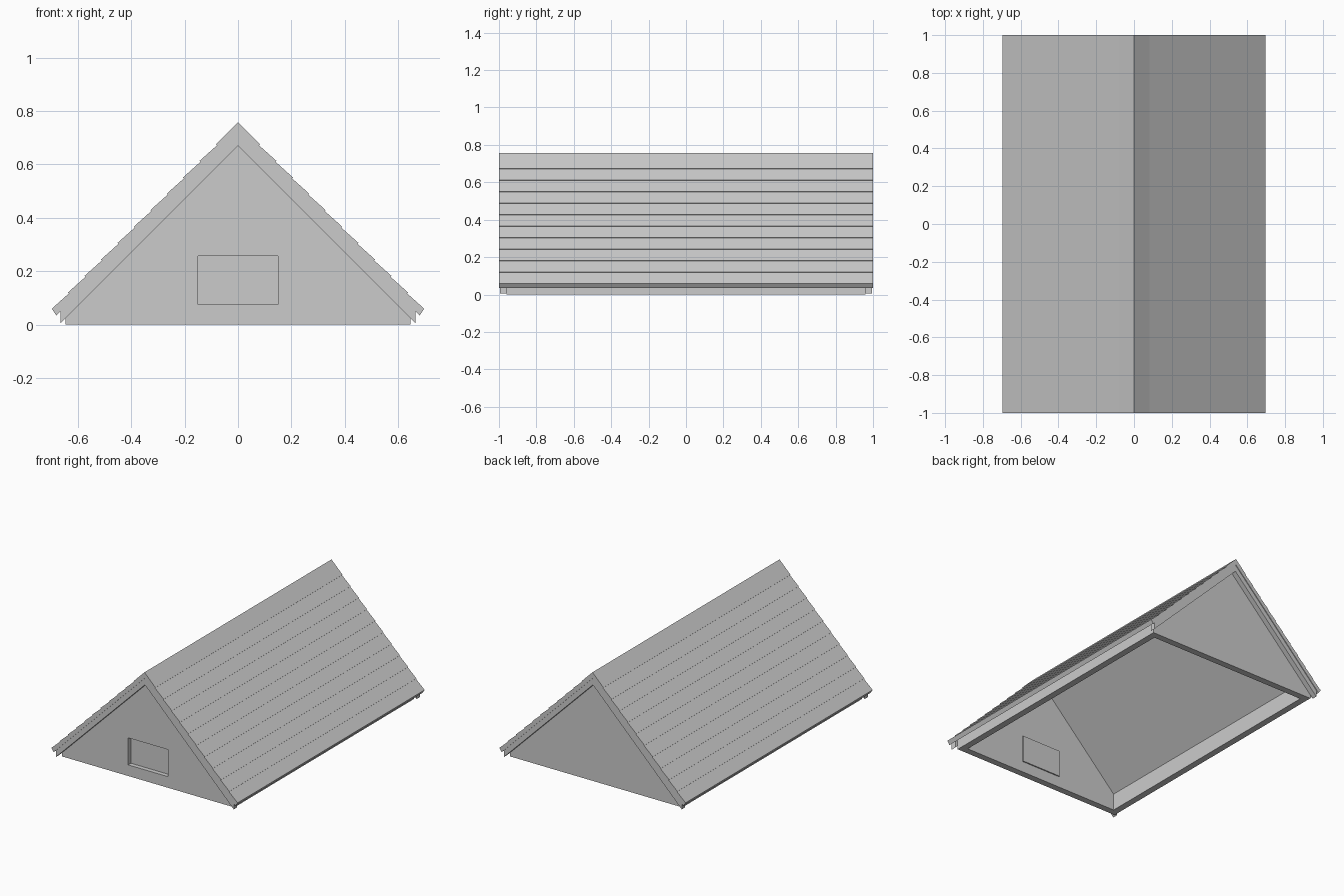
import bpy, bmesh

cube = bpy.data.objects.get("Cube")
if cube:
    bpy.data.objects.remove(cube, do_unlink=True)

grey = bpy.data.materials.new("plain_grey")
grey.use_nodes = True
grey.diffuse_color = (0.6, 0.6, 0.6, 1)
grey.node_tree.nodes["Principled BSDF"].inputs["Base Color"].default_value = (0.6, 0.6, 0.6, 1)


def extrude(name, profile, y0, y1):
    """Solid made by sweeping an (x, z) outline from y0 to y1."""
    bm = bmesh.new()
    face = bm.faces.new([bm.verts.new((x, y0, z)) for x, z in profile])
    new = bmesh.ops.extrude_face_region(bm, geom=[face])["geom"]
    bmesh.ops.translate(bm, vec=(0, y1 - y0, 0),
                        verts=[v for v in new if isinstance(v, bmesh.types.BMVert)])
    bmesh.ops.recalc_face_normals(bm, faces=bm.faces)
    mesh = bpy.data.meshes.new(name)
    bm.to_mesh(mesh)
    bm.free()
    mesh.materials.append(grey)
    obj = bpy.data.objects.new(name, mesh)
    bpy.context.collection.objects.link(obj)
    return obj


def mirrored(half):
    """Close a right-hand outline, running apex to apex, with its left half."""
    return half + [(-x, z) for x, z in reversed(half) if x > 0]


def box(x, z0, z1):
    return [(-x, z0), (x, z0), (x, z1), (-x, z1)]


APEX, UNDER, BARGE = 0.757, 0.715, 0.67   # heights of the roof lines at the ridge
WALL_X, WALL_Y, WALL_T = 0.645, 0.96, 0.045

# Roof with stepped shingle rows on both slopes
rows, step, lip = 11, 0.0615, 0.0035
top = [(0, APEX)]
for i in range(rows):
    z = 0.675 - i * step
    top.append((APEX - z, z))
    if i < rows - 1:
        top.append((APEX - z - lip, z - lip))
right = top + [(0.68, UNDER - 0.68)]
left = [(-x, z) for x, z in reversed(right[1:])]
extrude("roof", right + [(0, UNDER)] + left, -1, 1)

# Barge boards under both roof ends
barge_right = [(0, UNDER), (0.665, UNDER - 0.665), (0.665, BARGE - 0.665)]
barge_left = [(-x, z) for x, z in reversed(barge_right[1:])]
for name, side in (("front", -1), ("back", 1)):
    extrude(name + "_barge_board", barge_right + [(0, BARGE)] + barge_left,
            side * 0.995, side * WALL_Y)

# Gable walls
gable = mirrored([(0, UNDER), (WALL_X, UNDER - WALL_X), (WALL_X, 0)])
inner_y = WALL_Y - WALL_T
front_gable = extrude("front_gable_wall", gable, -WALL_Y, -inner_y)
extrude("back_gable_wall", gable, inner_y, WALL_Y)

# Low side walls, sloped at the top to meet the roof
inner_x = WALL_X - WALL_T
for name, side in (("left", 1), ("right", -1)):
    outline = [(inner_x, 0), (WALL_X, 0), (WALL_X, UNDER - WALL_X), (inner_x, UNDER - inner_x)]
    extrude(name + "_side_wall", [(side * x, z) for x, z in outline], -inner_y, inner_y)

# Window opening in the front gable, with a recessed pane
cutter = extrude("window_cutter", box(0.15, 0.075, 0.258), -1.1, -0.8)
cutter.hide_render = True
cutter.hide_viewport = True
cut = front_gable.modifiers.new("window_opening", "BOOLEAN")
cut.operation = "DIFFERENCE"
cut.solver = "EXACT"
cut.object = cutter
extrude("window_pane", box(0.15, 0.075, 0.258), -WALL_Y + 0.03, -inner_y + 0.008)
